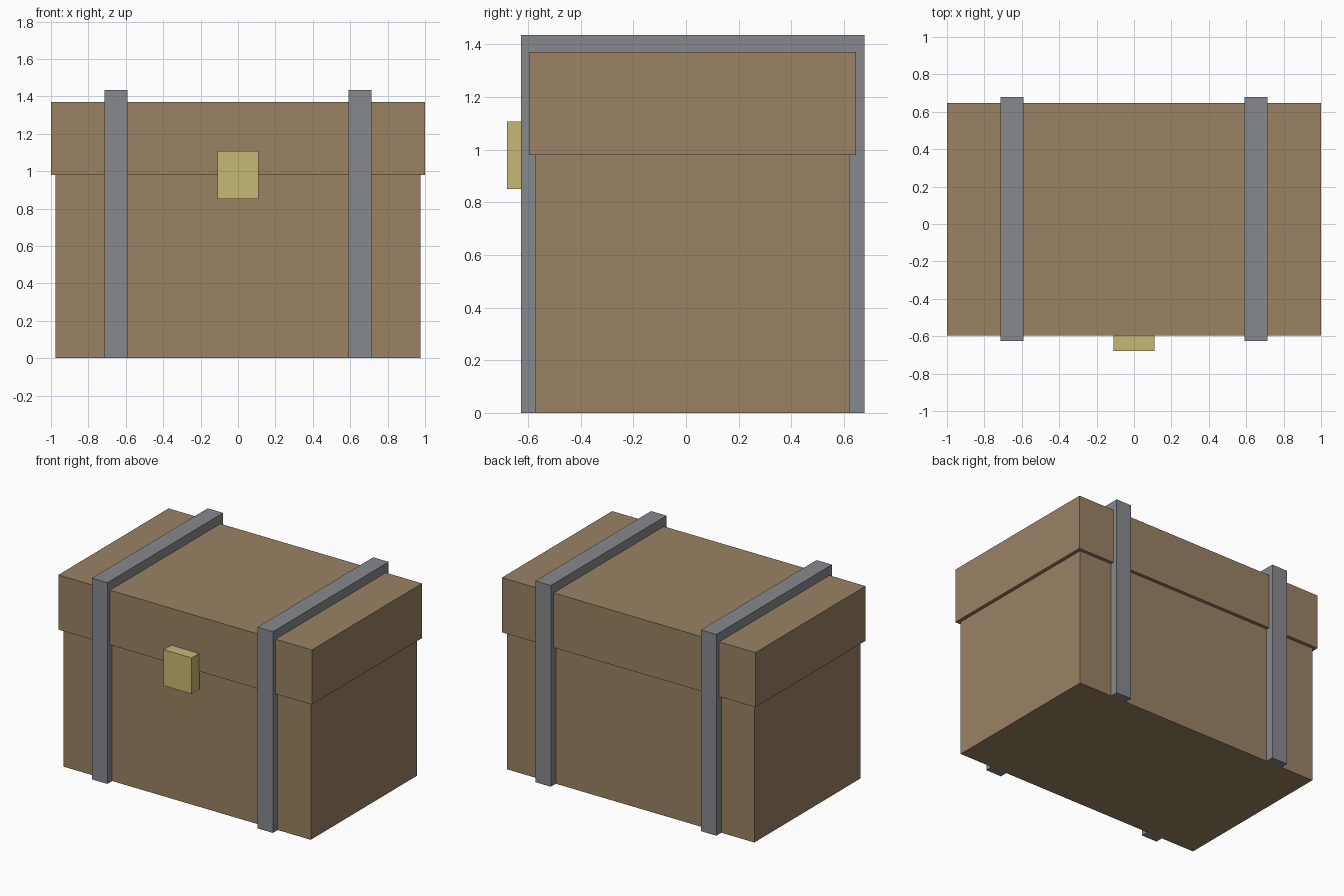
import bpy

if "Cube" in bpy.data.objects:
    bpy.data.objects.remove(bpy.data.objects["Cube"])


def material(name, rgb):
    m = bpy.data.materials.new(name)
    m.diffuse_color = (*rgb, 1.0)
    m.use_nodes = True
    m.node_tree.nodes["Principled BSDF"].inputs["Base Color"].default_value = m.diffuse_color
    return m


wood = material("brown wood", (0.328, 0.223, 0.127))
iron = material("grey iron", (0.242, 0.250, 0.270))
brass = material("brass", (0.565, 0.479, 0.168))


def prism(name, profile, x0, x1, mat):
    """Extrude a closed (y, z) outline along x."""
    n = len(profile)
    verts = [(x, y, z) for x in (x0, x1) for y, z in profile]
    faces = [tuple(reversed(range(n))), tuple(range(n, 2 * n))]
    faces += [(i, (i + 1) % n, n + (i + 1) % n, n + i) for i in range(n)]
    mesh = bpy.data.meshes.new(name)
    mesh.from_pydata(verts, [], faces)
    mesh.materials.append(mat)
    obj = bpy.data.objects.new(name, mesh)
    bpy.context.collection.objects.link(obj)
    return obj


def box(name, x, y, z, mat):
    outline = [(y[0], z[0]), (y[1], z[0]), (y[1], z[1]), (y[0], z[1])]
    return prism(name, outline, x[0], x[1], mat)


# Chest body and overhanging lid
box("chest_body", (-0.975, 0.975), (-0.572, 0.622), (0, 0.98), wood)
box("chest_lid", (-1, 1), (-0.596, 0.646), (0.98, 1.37), wood)

# Iron straps running up the front, over the lid and down the back
front, back, top, t = -0.626, 0.678, 1.435, 0.06
for side, cx in (("left", -0.653), ("right", 0.653)):
    for part, y in (("front", (front, front + t)), ("back", (back - t, back))):
        box(f"{side}_strap_{part}", (cx - 0.061, cx + 0.061), y, (0, top - t), iron)
    box(f"{side}_strap_top", (cx - 0.061, cx + 0.061), (front, back), (top - 0.065, top), iron)

# Latch plate across the lid seam
box("latch", (-0.11, 0.11), (-0.68, -0.59), (0.85, 1.107), brass)
